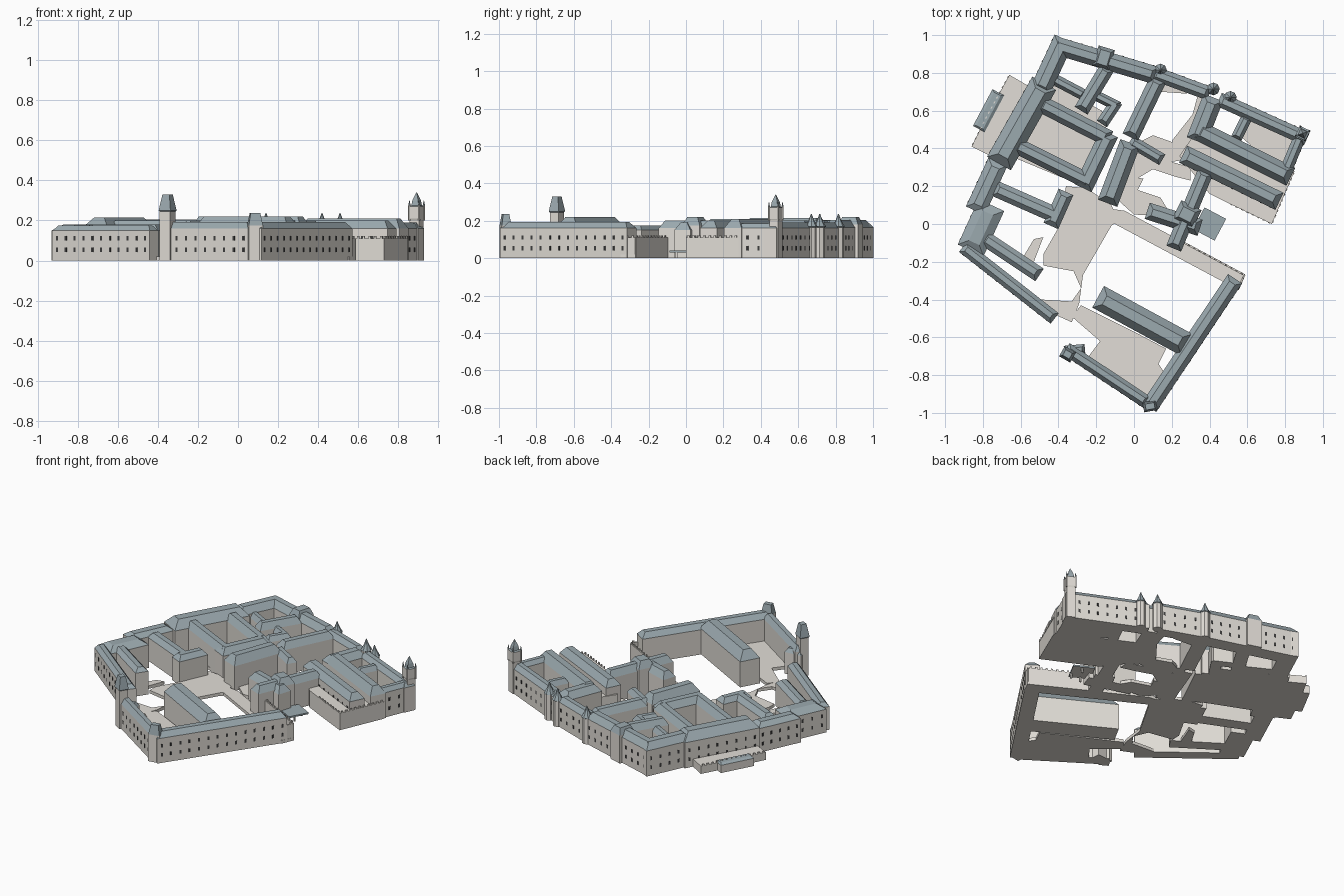
import bpy, bmesh, math
from mathutils import Vector

if "Cube" in bpy.data.objects:
    bpy.data.objects.remove(bpy.data.objects["Cube"])

def material(name, col):
    m = bpy.data.materials.new(name)
    m.diffuse_color = (*col, 1)
    m.use_nodes = True
    m.node_tree.nodes["Principled BSDF"].inputs["Base Color"].default_value = m.diffuse_color
    return m

STONE = material("stone", (0.76, 0.73, 0.68))
SLATE = material("slate", (0.33, 0.40, 0.43))
DARK = material("window_dark", (0.05, 0.05, 0.05))
FLOOR = 0.02   # height of the court paving

def finish(name, bm):
    bmesh.ops.recalc_face_normals(bm, faces=bm.faces)
    me = bpy.data.meshes.new(name)
    bm.to_mesh(me)
    bm.free()
    for m in (STONE, SLATE, DARK):
        me.materials.append(m)
    ob = bpy.data.objects.new(name, me)
    bpy.context.collection.objects.link(ob)
    return ob

def stack(name, c, ang, levels, sides=4, bm=None):
    """Loft of (half length, half width, z, material) rings, rotated by ang."""
    own = bm is None
    bm = bm or bmesh.new()
    ca, sa = math.cos(ang), math.sin(ang)
    rings = []
    for l, w, z, _ in levels:
        if sides == 4:
            pts = [(l, w), (-l, w), (-l, -w), (l, -w)]
        else:
            pts = [(l*math.cos(2*math.pi*k/sides), w*math.sin(2*math.pi*k/sides)) for k in range(sides)]
        rings.append([bm.verts.new((c[0]+x*ca-y*sa, c[1]+x*sa+y*ca, z)) for x, y in pts])
    bm.faces.new(rings[0][::-1])
    for i in range(len(rings)-1):
        for k in range(sides):
            j = (k+1) % sides
            f = bm.faces.new((rings[i][k], rings[i][j], rings[i+1][j], rings[i+1][k]))
            f.material_index = levels[i+1][3]
    bm.faces.new(rings[-1]).material_index = levels[-1][3]
    if own:
        return finish(name, bm)

def wing(name, x1, y1, x2, y2, w, h=0.16, top=0.2, win=""):
    """Range with hipped, flat-topped roof; windows on the left/right of a->b."""
    a, b = Vector((x1, y1)), Vector((x2, y2))
    d = b - a
    L, ang = d.length, math.atan2(d.y, d.x)
    d.normalize()
    n = Vector((-d.y, d.x))
    i = 0.3*w
    stack(name, (a+b)/2, ang, [(L/2, w/2, 0, 0), (L/2, w/2, h, 0),
                               (L/2-i, w/2-i, top, 1)])
    # rows of dark windows
    if win:
        bm = bmesh.new()
        for s in win:
            off = n * (w/2 if s == "L" else -w/2)
            cnt = max(2, int(L/0.055))
            for k in range(cnt):
                p = a + d*L*(k+0.5)/cnt + off
                for z in (0.042, 0.1):
                    stack("", p, ang, [(0.006, 0.0015, z, 2), (0.006, 0.0015, z+0.022, 2)], bm=bm)
        for f in bm.faces:
            f.material_index = 2
        finish(name + "_windows", bm)

def slab(name, pts, z=FLOOR):
    """Low flat-topped block from a plan outline."""
    bm = bmesh.new()
    f = bm.faces.new([bm.verts.new((x, y, 0)) for x, y in pts])
    r = bmesh.ops.extrude_face_region(bm, geom=[f], use_keep_orig=True)
    for v in r["geom"]:
        if isinstance(v, bmesh.types.BMVert):
            v.co.z = z
    return finish(name, bm)

def battlement(name, pts, z, wall=False):
    """Teeth along a polyline, optionally on a thin standing wall."""
    bm = bmesh.new()
    for p, q in zip(pts, pts[1:]):
        p, q = Vector(p), Vector(q)
        d = q - p
        ang = math.atan2(d.y, d.x)
        if wall:
            stack("", (p+q)/2, ang, [(d.length/2, .005, 0, 0), (d.length/2, .005, z, 0)], bm=bm)
        cnt = int(d.length/0.03)
        for k in range(cnt):
            stack("", p + d*(k+0.5)/cnt, ang, [(0.006, 0.003, z, 0), (0.006, 0.003, z+0.012, 0)], bm=bm)
    finish(name, bm)

# north front
wing("north_range_west", -.43, .95, .12, .785, .095, .165, .205, "L")
wing("north_range_mid", .10, .80, .40, .69, .075, .16, .19, "L")
wing("north_range_east", .45, .66, .915, .45, .075, .16, .19, "L")
wing("north_spur", -.14, .83, -.28, .60, .08)
wing("north_link", -.24, .70, -.08, .62, .055, .14, .17)
wing("north_small_spur", -.09, .65, -.17, .53, .065, .14, .17)
wing("northwest_court_range", -.43, .77, -.26, .68, .06, .14, .17)
wing("mid_north_range", .13, .77, -.02, .46, .09, .16, .2)
wing("mid_cross_range", -.02, .44, .15, .34, .065, .15, .18)
wing("mid_south_range", -.02, .43, -.14, .11, .11, .16, .21)

# north-east quarter
wing("northeast_back_range", .42, .67, .33, .44, .11, .16, .2)
wing("east_range", .89, .49, .79, .25, .065, .16, .185, "L")
wing("east_court_spur", .60, .57, .54, .45, .06, .15, .18)
wing("twin_hall_north", .33, .50, .83, .25, .105, .16, .21)
wing("twin_hall_south", .26, .37, .77, .12, .10, .16, .2, "R")
wing("east_centre_range", .38, .28, .21, -.13, .085, .16, .2)
wing("east_cross_range", .07, .07, .35, -.02, .09, .15, .19)
stack("east_pavilion", (.28, .05), math.radians(-26),
      [(.06, .055, 0, 0), (.06, .055, .175, 0), (.035, .03, .22, 1)])

# west side
wing("northwest_range", -.37, .98, -.50, .70, .11, .165, .205, "R")
wing("west_range", -.475, .745, -.715, .32, .145, .165, .215, "R")
wing("southwest_range", -.72, .33, -.84, .07, .11, .155, .18, "R")
wing("southwest_block", -.755, .10, -.865, -.14, .15, .15, .18, "R")
wing("southwest_front", -.905, -.12, -.42, -.50, .07, .15, .175, "R")
wing("southwest_branch", -.80, -.07, -.50, -.27, .08, .15, .175)
wing("southwest_court_range", -.74, .19, -.40, .04, .085, .15, .18)
wing("southwest_court_return", -.36, .17, -.44, -.01, .085, .15, .18)
wing("west_court_north", -.50, .64, -.13, .45, .09, .16, .2)
wing("west_court_east", -.13, .48, -.27, .19, .10, .16, .2)
wing("west_court_south", -.23, .22, -.63, .42, .085, .16, .2)

# south court
wing("court_hall", -.19, -.385, .28, -.64, .13, .165, .22)
wing("southeast_range", .535, -.29, .08, -.97, .09, .16, .192, "L")
wing("south_range", -.36, -.66, .07, -.945, .07, .16, .192, "R")
wing("south_small_range", -.37, -.67, -.26, -.66, .05, .14, .165)

# paving and terraces between the ranges
slab("east_terrace", [(.24, .36), (.35, .52), (.85, .28), (.73, 0), (.50, .11), (.40, .16)], .11)
battlement("east_terrace_battlement", [(.85, .28), (.73, 0), (.50, .11)], .11)
slab("court_gallery", [(-.12, .08), (-.05, .07), (.10, -.01), (.59, -.27), (.555, -.35), (-.12, .01)])
battlement("court_gallery_wall", [(.22, -.075), (.585, -.27), (.555, -.33)], .11, True)
slab("east_court_floor", [(.57, .46), (.63, .60), (.90, .46), (.80, .25)])
slab("west_court_floor", [(-.55, .62), (-.14, .43), (-.27, .20), (-.68, .37)])
slab("central_floor", [(-.36, .2), (-.25, .19), (-.12, .1), (-.08, .02), (-.12, -.01), (-.27, -.27),
                       (-.32, -.25), (-.48, -.22), (-.48, -.16), (-.40, -.02)])
slab("central_floor_south", [(-.32, -.25), (-.27, -.27), (-.29, -.42), (-.33, -.52), (-.44, -.47),
                             (-.49, -.40), (-.33, -.41), (-.28, -.34)])
slab("west_small_floor", [(-.53, -.08), (-.48, -.07), (-.53, -.2), (-.59, -.18)])
slab("north_court_floor", [(.34, .69), (.42, .66), (.33, .40), (.25, .36), (.20, .44), (.31, .58)])
slab("north_court_edge", [(.04, .44), (.10, .47), (.24, .42), (.27, .34), (.14, .32)])
slab("north_court_top", [(.10, .79), (.30, .73), (.28, .69), (.14, .70), (.05, .5), (.02, .46)])
slab("mid_floor_north", [(0, .38), (.16, .34), (.30, .30), (.30, .23), (.22, .25), (.10, .29), (0, .23), (-.08, .27)])
slab("mid_floor_south", [(-.1, .14), (-.06, .26), (.05, .24), (.02, .18), (.14, .14), (.2, .04), (0, .05)])
slab("northwest_floor", [(-.46, .75), (-.36, .70), (-.17, .60), (-.13, .43), (-.52, .63)])
slab("south_terrace", [(-.33, -.49), (-.28, -.43), (0, -.57), (.17, -.66), (.13, -.74), (.17, -.80),
                       (.10, -.91), (.04, -.90), (-.24, -.70), (-.18, -.62)])
slab("west_terrace", [(-.66, .79), (-.54, .72), (-.72, .34), (-.86, .41), (-.79, .55)], .05)
battlement("west_terrace_parapet", [(-.66, .79), (-.79, .55), (-.86, .41)], .05)
stack("west_terrace_canopy", (-.77, .60), math.radians(62),
      [(.11, .035, .0, 0), (.11, .035, .05, 0), (.10, .02, .06, 1)])
stack("glass_canopy", (.40, 0), math.radians(-28),
      [(.065, .065, .03, 1), (.065, .065, .04, 1)])
for k, (x, y) in enumerate([(.37, -.05), (.44, -.05), (.43, .04)]):
    stack(f"canopy_post_{k}", (x, y), 0, [(.005, .005, 0, 0), (.005, .005, .03, 0)])

# round turrets with spires on the north front
for k, (x, y) in enumerate([(.14, .815), (.42, .715), (.51, .67)]):
    stack(f"north_turret_{k}", (x, y), 0,
          [(.029, .029, 0, 0), (.029, .029, .165, 0), (.034, .034, .168, 1), (.014, .014, .205, 1), (.002, .002, .237, 1)], 8)

# square towers
stack("north_gatehouse", (-.16, .88), math.radians(-17),
      [(.045, .055, 0, 0), (.045, .055, .18, 0), (.028, .038, .22, 1)])
stack("southwest_tower", (-.352, -.69), math.radians(-30),
      [(.03, .027, 0, 0), (.03, .027, .245, 0), (.034, .031, .25, 1), (.02, .017, .33, 1)])
stack("southeast_tower", (.085, -.965), math.radians(10),
      [(.036, .026, 0, 0), (.036, .026, .175, 0), (.024, .016, .237, 1)])
A = math.radians(-26)
stack("northeast_tower", (.893, .48), A,
      [(.026, .026, 0, 0), (.026, .026, .2, 0), (.030, .030, .21, 0), (.030, .030, .27, 0),
       (.02, .02, .275, 1), (.016, .016, .30, 1), (.001, .001, .34, 1)])
for i in (-1, 1):
    for j in (-1, 1):
        p = (.893 + .027*(i*math.cos(A) - j*math.sin(A)), .48 + .027*(i*math.sin(A) + j*math.cos(A)))
        stack("northeast_pinnacle", p, 0, [(.006, .006, .2, 0), (.006, .006, .275, 0), (.001, .001, .30, 1)], 6)
